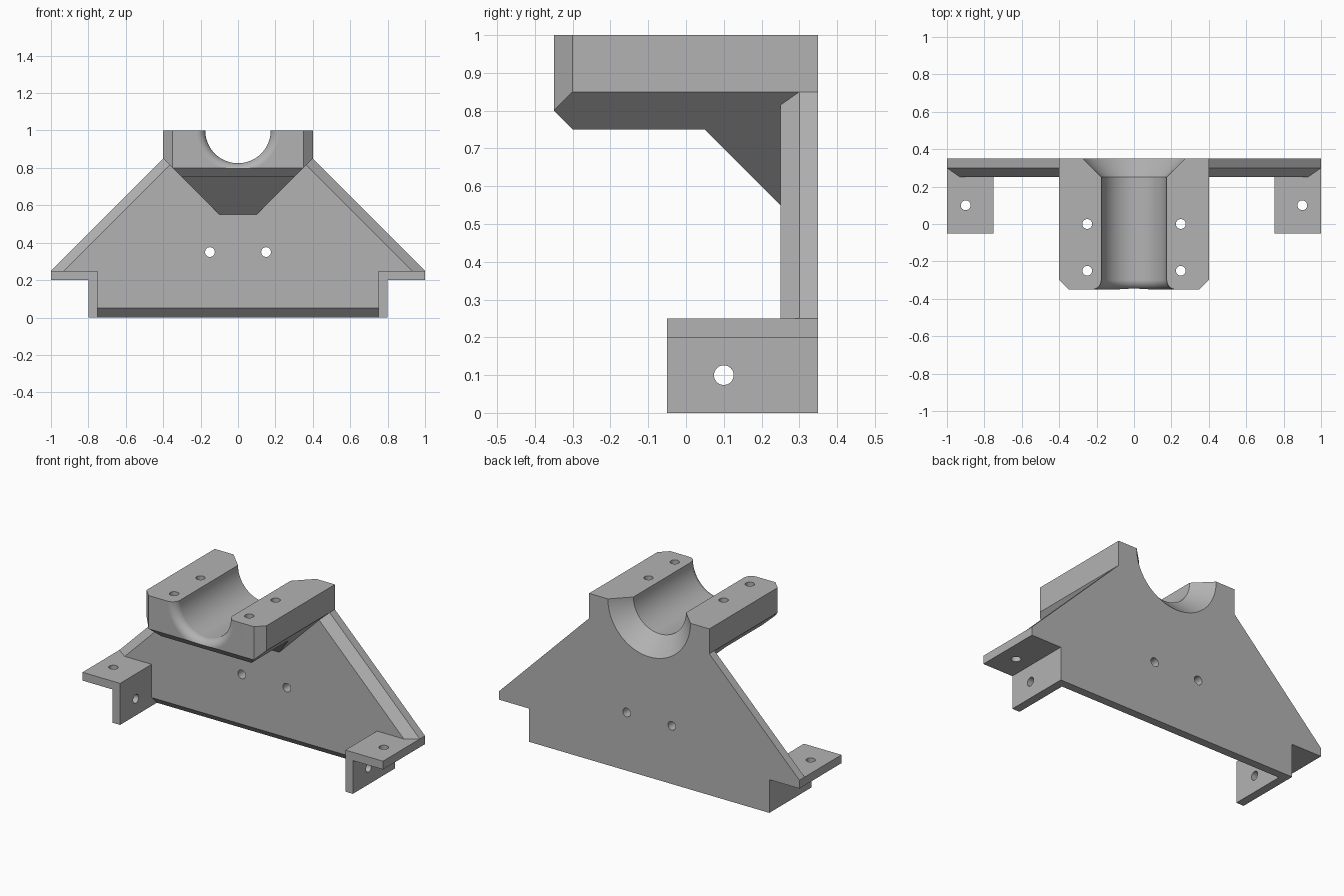
import bpy, bmesh
from math import sin, cos, pi, radians
from mathutils import Matrix, Vector

cube = bpy.data.objects.get("Cube")
if cube:
    bpy.data.objects.remove(cube, do_unlink=True)

grey = bpy.data.materials.new("plain_grey")
grey.use_nodes = True
tone = (0.45, 0.45, 0.45, 1)
grey.diffuse_color = tone
grey.node_tree.nodes["Principled BSDF"].inputs["Base Color"].default_value = tone


def finish(bm, name):
    bmesh.ops.recalc_face_normals(bm, faces=bm.faces)
    mesh = bpy.data.meshes.new(name)
    bm.to_mesh(mesh)
    bm.free()
    mesh.materials.append(grey)
    ob = bpy.data.objects.new(name, mesh)
    bpy.context.collection.objects.link(ob)
    return ob


def mirrored(half):
    """Complete a right-hand half outline with its mirror image."""
    return half + [(-a, b) for a, b in reversed(half)]


def prism(name, outline, axis, lo, hi, cuts=()):
    """Extrude a 2D outline along an axis, then trim it by planes."""
    bm = bmesh.new()
    place = {"x": lambda a, b: (lo, a, b),
             "y": lambda a, b: (a, lo, b),
             "z": lambda a, b: (a, b, lo)}[axis]
    face = bm.faces.new([bm.verts.new(place(a, b)) for a, b in outline])
    new = bmesh.ops.extrude_face_region(bm, geom=[face])["geom"]
    shift = Vector([(hi - lo) * (axis == k) for k in "xyz"])
    bmesh.ops.translate(bm, vec=shift,
                        verts=[v for v in new if isinstance(v, bmesh.types.BMVert)])
    for point, normal in cuts:
        bmesh.ops.bisect_plane(bm, geom=bm.verts[:] + bm.edges[:] + bm.faces[:],
                               plane_co=point, plane_no=normal, clear_outer=True)
        bmesh.ops.holes_fill(bm, edges=[e for e in bm.edges if e.is_boundary])
    return finish(bm, name)


def box(name, x0, x1, y0, y1, z0, z1):
    return prism(name, [(x0, y0), (x1, y0), (x1, y1), (x0, y1)], "z", z0, z1)


def combine(target, tool, operation):
    """Apply a boolean and discard the tool object."""
    tool.hide_render = True
    mod = target.modifiers.new("combine", "BOOLEAN")
    mod.operation, mod.solver, mod.object = operation, "EXACT", tool
    bpy.context.view_layer.objects.active = target
    bpy.ops.object.modifier_apply(modifier=mod.name)
    bpy.data.objects.remove(tool, do_unlink=True)


def drill(target, centre, axis, length, radius=0.026):
    bm = bmesh.new()
    turn = {"x": Matrix.Rotation(pi / 2, 4, "Y"),
            "y": Matrix.Rotation(pi / 2, 4, "X"), "z": Matrix()}[axis]
    bmesh.ops.create_cone(bm, cap_ends=True, segments=32, radius1=radius,
                          radius2=radius, depth=length,
                          matrix=Matrix.Translation(centre) @ turn)
    combine(target, finish(bm, "drill"), "DIFFERENCE")


# Back plate with bevelled sloping edges and bottom edge
s = 0.5 ** 0.5
bracket = prism(
    "bracket",
    mirrored([(0.8, 0), (0.8, 0.2), (1, 0.2), (1, 0.25), (0.4, 0.85)]),
    "y", 0.25, 0.35,
    cuts=[((1, 0.3, 0.25), (s, -1, s)), ((-1, 0.3, 0.25), (-s, -1, s)),
          ((0, 0.3, 0), (0, -1, -1))])

# Saddle block: front, side and plan outlines intersected
saddle = prism("saddle", mirrored([(0.1, 0.55), (0.4, 0.85), (0.4, 1)]),
               "y", -0.35, 0.35)
side = [(-0.35, 1.1), (-0.35, 0.8), (-0.3, 0.75), (0.05, 0.75),
        (0.25, 0.55), (0.25, 0.5), (0.35, 0.5), (0.35, 1.1)]
plan = mirrored([(0.35, -0.35), (0.4, -0.3), (0.4, 0.35)])
combine(saddle, prism("side_form", side, "x", -0.6, 0.6), "INTERSECT")
combine(saddle, prism("plan_form", plan, "z", 0.4, 1.2), "INTERSECT")
combine(bracket, saddle, "UNION")

# Mounting feet: an upright leg and a flat flange on each side
for sx in (1, -1):
    for name, x0, x1, z0, z1 in (("leg", 0.75, 0.8, 0, 0.25),
                                 ("flange", 0.75, 1, 0.2, 0.25)):
        a, b = sorted((sx * x0, sx * x1))
        combine(bracket, box(name, a, b, -0.05, 0.35, z0, z1), "UNION")

# Round bore: rounded front lip, conical rear mouth
r, lip = 0.175, 0.05
profile = [(-0.4, r + lip)]
for i in range(9):
    t = i / 8 * pi / 2
    profile.append((-0.3 - lip * cos(t), r + lip - lip * sin(t)))
profile += [(0.25, r), (0.4, r + 0.15)]
bm = bmesh.new()
n = 96
rings = [[bm.verts.new((q * cos(2 * pi * k / n), y, 1 + q * sin(2 * pi * k / n)))
          for k in range(n)] for y, q in profile]
for p, q in zip(rings, rings[1:]):
    for k in range(n):
        bm.faces.new((p[k], p[k - 1], q[k - 1], q[k]))
bm.faces.new(rings[0])
bm.faces.new(rings[-1])
combine(bracket, finish(bm, "bore_form"), "DIFFERENCE")

# Bolt holes
for sx in (1, -1):
    drill(bracket, (sx * 0.25, 0, 0.85), "z", 0.6)
    drill(bracket, (sx * 0.25, -0.25, 0.85), "z", 0.6)
    drill(bracket, (sx * 0.15, 0.3, 0.35), "y", 0.3)
    drill(bracket, (sx * 0.9, 0.1, 0.22), "z", 0.2)
    drill(bracket, (sx * 0.775, 0.1, 0.1), "x", 0.2)

# Merge coplanar faces, then shade smooth with crisp edges
bm = bmesh.new()
bm.from_mesh(bracket.data)
bmesh.ops.remove_doubles(bm, verts=bm.verts, dist=0.0001)
bmesh.ops.dissolve_limit(bm, angle_limit=radians(0.5), verts=bm.verts, edges=bm.edges)
bm.to_mesh(bracket.data)
bm.free()
bpy.ops.object.select_all(action="DESELECT")
bracket.select_set(True)
bpy.context.view_layer.objects.active = bracket
bpy.ops.object.shade_smooth_by_angle(angle=radians(30))
weighted = bracket.modifiers.new("crisp_flats", "WEIGHTED_NORMAL")
weighted.keep_sharp = True
